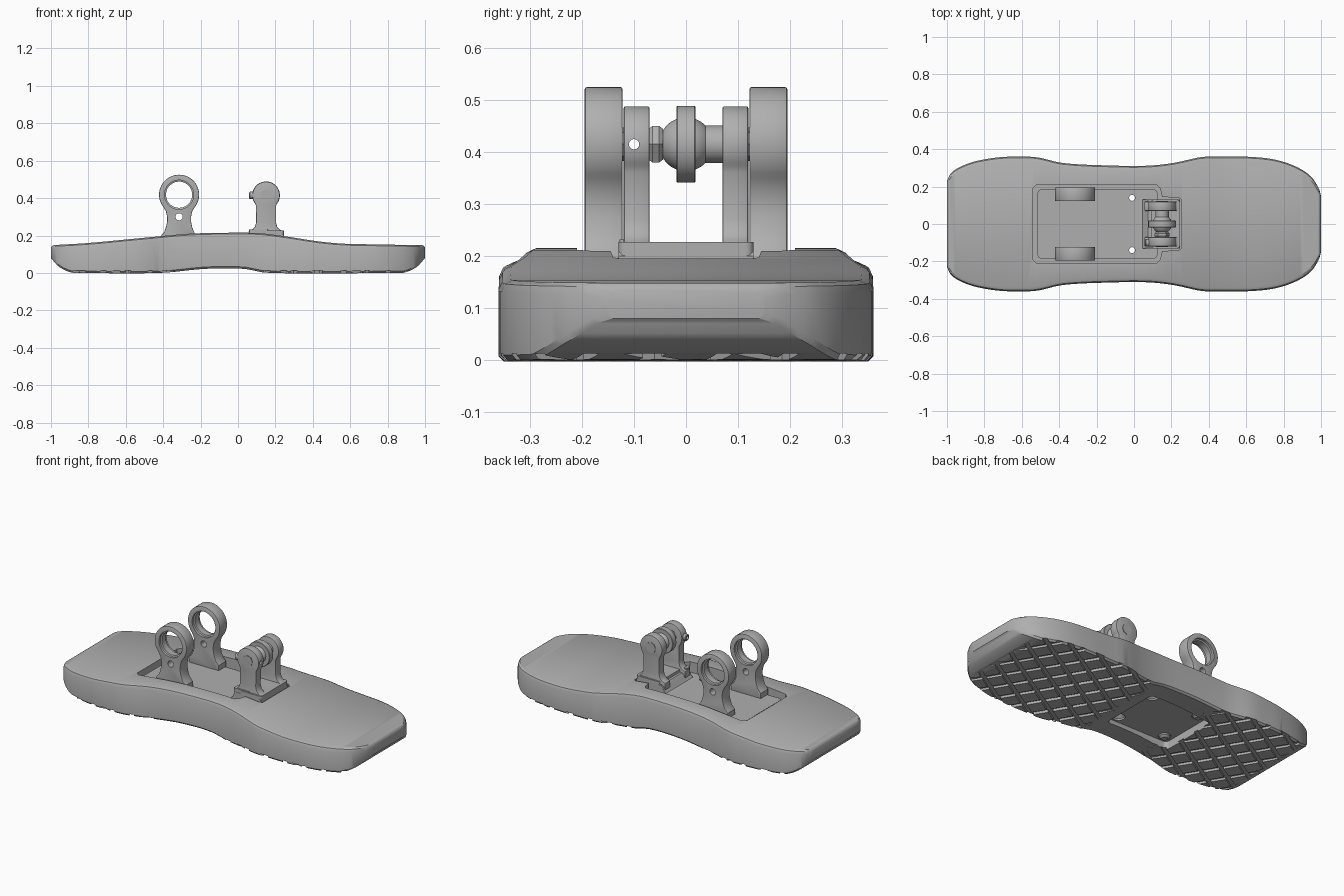
import bpy, bmesh
from math import sin, cos, pi, radians, atan2
from mathutils import Matrix

if "Cube" in bpy.data.objects:
    bpy.data.objects.remove(bpy.data.objects["Cube"])

grey = bpy.data.materials.new("plain_grey")
grey.use_nodes = True
colour = (0.43, 0.43, 0.43, 1)
grey.diffuse_color = colour
grey.node_tree.nodes["Principled BSDF"].inputs["Base Color"].default_value = colour


def make(name, bm):
    bmesh.ops.recalc_face_normals(bm, faces=bm.faces)
    mesh = bpy.data.meshes.new(name)
    bm.to_mesh(mesh)
    bm.free()
    mesh.materials.append(grey)
    ob = bpy.data.objects.new(name, mesh)
    bpy.context.collection.objects.link(ob)
    return ob


def select(ob):
    bpy.ops.object.select_all(action='DESELECT')
    ob.select_set(True)
    bpy.context.view_layer.objects.active = ob


def loft(name, rings):
    """Skin a list of equal-length closed rings and cap both ends."""
    bm = bmesh.new()
    loops = [[bm.verts.new(p) for p in ring] for ring in rings]
    n = len(loops[0])
    for a, b in zip(loops, loops[1:]):
        for i in range(n):
            j = (i + 1) % n
            bm.faces.new((a[i], a[j], b[j], b[i]))
    bm.faces.new(loops[0])
    bm.faces.new(loops[-1])
    return make(name, bm)


def place(u, v, h, axis):
    return {'x': (h, u, v), 'y': (u, h, v), 'z': (u, v, h)}[axis]


def prism(name, pts, axis, a, b):
    return loft(name, [[place(u, v, h, axis) for u, v in pts] for h in (a, b)])


def circle(u, v, r, n=40):
    return [(u + r * cos(2 * pi * i / n), v + r * sin(2 * pi * i / n)) for i in range(n)]


def turned(name, u, v, axis, steps, n=40):
    """Round part from (height, radius) steps."""
    return loft(name, [[place(p, q, h, axis) for p, q in circle(u, v, r, n)] for h, r in steps])


def rounded(x0, x1, y, r, n=5):
    pts = []
    for cx, cy, q in ((x1 - r, y - r, 0), (x0 + r, y - r, 1), (x0 + r, r - y, 2), (x1 - r, r - y, 3)):
        for i in range(n + 1):
            a = pi / 2 * (q + i / n)
            pts.append((cx + r * cos(a), cy + r * sin(a)))
    return pts


def cut(ob, *cutters):
    for c in cutters:
        select(ob)
        m = ob.modifiers.new("cut", 'BOOLEAN')
        m.operation, m.solver, m.object = 'DIFFERENCE', 'EXACT', c
        bpy.ops.object.modifier_apply(modifier=m.name)
        bpy.data.objects.remove(c)


def soften(ob, width):
    select(ob)
    m = ob.modifiers.new("soften", 'BEVEL')
    m.width, m.segments, m.limit_method, m.angle_limit = width, 2, 'ANGLE', radians(50)
    bpy.ops.object.modifier_apply(modifier=m.name)


def smooth_at(pts, x):
    """Smooth interpolation through (x, value) points."""
    k = max(i for i in range(len(pts) - 1) if pts[i][0] <= x or i == 0)

    def slope(i):
        a, b = pts[max(i - 1, 0)], pts[min(i + 1, len(pts) - 1)]
        return (b[1] - a[1]) / (b[0] - a[0])
    (x0, y0), (x1, y1) = pts[k], pts[k + 1]
    d = x1 - x0
    t = (x - x0) / d
    return (y0 * (1 + 2 * t) * (1 - t) ** 2 + slope(k) * d * t * (1 - t) ** 2
            + y1 * t * t * (3 - 2 * t) + slope(k + 1) * d * t * t * (t - 1))


# Foot pad: cross-sections along its length
width = [(-1, .23), (-.98, .27), (-.93, .305), (-.85, .335), (-.72, .357), (-.62, .36), (-.52, .357),
         (-.38, .326), (-.1, .312), (.08, .312), (.22, .328), (.36, .358), (.45, .36), (.6, .36),
         (.75, .345), (.87, .305), (.95, .25), (.99, .185), (1, .15)]
top = [(-1, .148), (-.8, .16), (-.5, .188), (-.25, .21), (0, .215), (.12, .212), (.25, .196),
       (.42, .17), (.55, .157), (.7, .153), (1, .148)]
bottom = [(-1, .08), (-.96, .035), (-.9, .004), (-.86, 0), (-.42, 0), (-.17, .022), (.03, .022),
          (.16, 0), (.86, 0), (.9, .004), (.96, .035), (1, .08)]
sections = []
for i in range(73):
    x = sin((i / 36 - 1) * pi / 2)
    w, zt, zb = (smooth_at(c, x) for c in (width, top, bottom))
    zt -= .012 * max(0, (abs(x) - .985) / .015) ** 2
    half = [(w - .01, zb), (w, zb + .01), (w, zt - .022), (w - .007, zt - .007), (w - .022, zt)]
    sections.append([(x, y, z) for y, z in half] + [(x, -y, z) for y, z in reversed(half)])
foot_pad = loft("foot_pad", sections)


# Diagonal tread grooves under the pad
def grooves(angle):
    bm = bmesh.new()
    for k in range(-10, 11):
        m = (Matrix.Rotation(radians(angle), 4, 'Z') @ Matrix.Translation((0, k * .11 + .03, -.004))
             @ Matrix.Diagonal((3, .026, .032, 1)))
        bmesh.ops.create_cube(bm, size=1, matrix=m)
    return make("groove_cutter", bm)


cut(foot_pad, grooves(31), grooves(121))

# Stepped pocket on top, screw plate pocket underneath
outer = [(-.54, .19), (-.52, .21), (.12, .21), (.14, .19), (.15, .145), (.24, .14), (.255, .13)]
cut(foot_pad, prism("pocket_cutter", outer + [(x, -y) for x, y in reversed(outer)], 'z', .14, .4),
    prism("under_cutter", rounded(-.38, .035, .185, .025), 'z', -.1, .05))

# Mounting plate with a ramp up to the raised block
plate = prism("mounting_plate", rounded(-.515, .125, .185, .02), 'z', .13, .165)
ramp = [(.03, .14), (.03, .165), (.045, .168), (.055, .18), (.065, .2), (.075, .21), (.235, .21),
        (.245, .2), (.245, .14)]
block = prism("raised_block", ramp, 'y', -.13, .13)
shelf = prism("block_shelf", rounded(.09, .245, .13, .015), 'z', .2, .227)

# Countersunk screw holes, open at the front pair
for x in (-.33, -.01):
    for y in (-.14, .14):
        hole = [(-.1, .035), (.06, .035), (.075, .016), (.5, .016)]
        cut(foot_pad, turned("hole_cutter", x, y, 'z', hole, 24))
        if x > -.1:
            cut(plate, turned("hole_cutter", x, y, 'z', hole, 24))
        else:
            turned("screw", x, y, 'z', [(.035, .018), (.045, .03), (.06, .033), (.13, .033)], 24)


def lug_profile(cx, cz, r, neck, foot, low):
    """Round eye on a waisted neck with flared foot, in x and z."""
    a0 = atan2(-(r * r - neck[0][0] ** 2) ** .5, neck[0][0])
    arc = [(cx + r * cos(a0 + (pi - 2 * a0) * i / 40), cz + r * sin(a0 + (pi - 2 * a0) * i / 40))
           for i in range(41)]
    side = neck[1:] + [foot, (foot[0], low)]
    return arc + [(cx - u, z) for u, z in side] + [(cx + u, z) for u, z in reversed(side)]


for s, label in ((1, "back"), (-1, "front")):
    # Large eye lug with stepped bore and cross hole
    neck = [(.082, 0), (.07, .328), (.064, .3), (.064, .275), (.07, .245), (.08, .218)]
    lug = prism(label + "_eye_lug", lug_profile(-.315, .418, .107, neck, (.1, .196), .15),
                'y', s * .122, s * .195)
    soften(lug, .004)
    bore = [(s * .05, .078), (s * .137, .078), (s * .14, .07), (s * .178, .07), (s * .181, .078), (s * .25, .078)]
    cut(lug, turned("bore_cutter", -.315, .418, 'y', bore, 48),
        prism("cross_cutter", circle(-.315, .3, .019, 24), 'y', s * .05, s * .25))
    # Smaller upright holding the pivot pin
    neck = [(.06, 0), (.054, .36), (.053, .27), (.06, .245), (.075, .23)]
    post = prism(label + "_pivot_post", lug_profile(.15, .415, .073, neck, (.094, .222), .18),
                 'y', s * .07, s * .12)
    soften(post, .004)
    prism(label + "_pin_head", circle(.15, .415, .032, 8), 'y', s * .118, s * .123)
    if s < 0:
        boss = turned("set_screw_boss", -.1, .415, 'x', [(.06, .016), (.064, .02), (.1, .02)], 24)
        for part in (post, boss):
            cut(part, prism("bleed_cutter", circle(-.1, .415, .01, 16), 'x', -.1, .4))
        prism("post_toe", rounded(.06, .16, .02, .008), 'z', .2, .232).location.y = -.108

# Pivot: ball, centre disc, collar and hex nut
ball = [(.052 * sin(a), .052 * cos(a)) for a in (pi * (i / 16 - .5) for i in range(1, 16))]
turned("pivot_ball", .15, .415, 'y', ball)
turned("pivot_disc", .15, .415, 'y', [(-.018, .072), (-.016, .074), (.016, .074), (.018, .072)], 48)
turned("pivot_collar", .15, .415, 'y', [(.02, .036), (.075, .036)])
turned("pivot_shaft", .15, .415, 'y', [(-.075, .026), (.075, .026)])
turned("pivot_nut", .15, .415, 'y', [(-.072, .034), (-.064, .041), (-.052, .041), (-.044, .034)], 6)

# Smooth curved surfaces, keep edges crisp
for ob in list(bpy.context.scene.objects):
    if ob.type == 'MESH':
        select(ob)
        bpy.ops.object.shade_smooth_by_angle(angle=radians(28))
